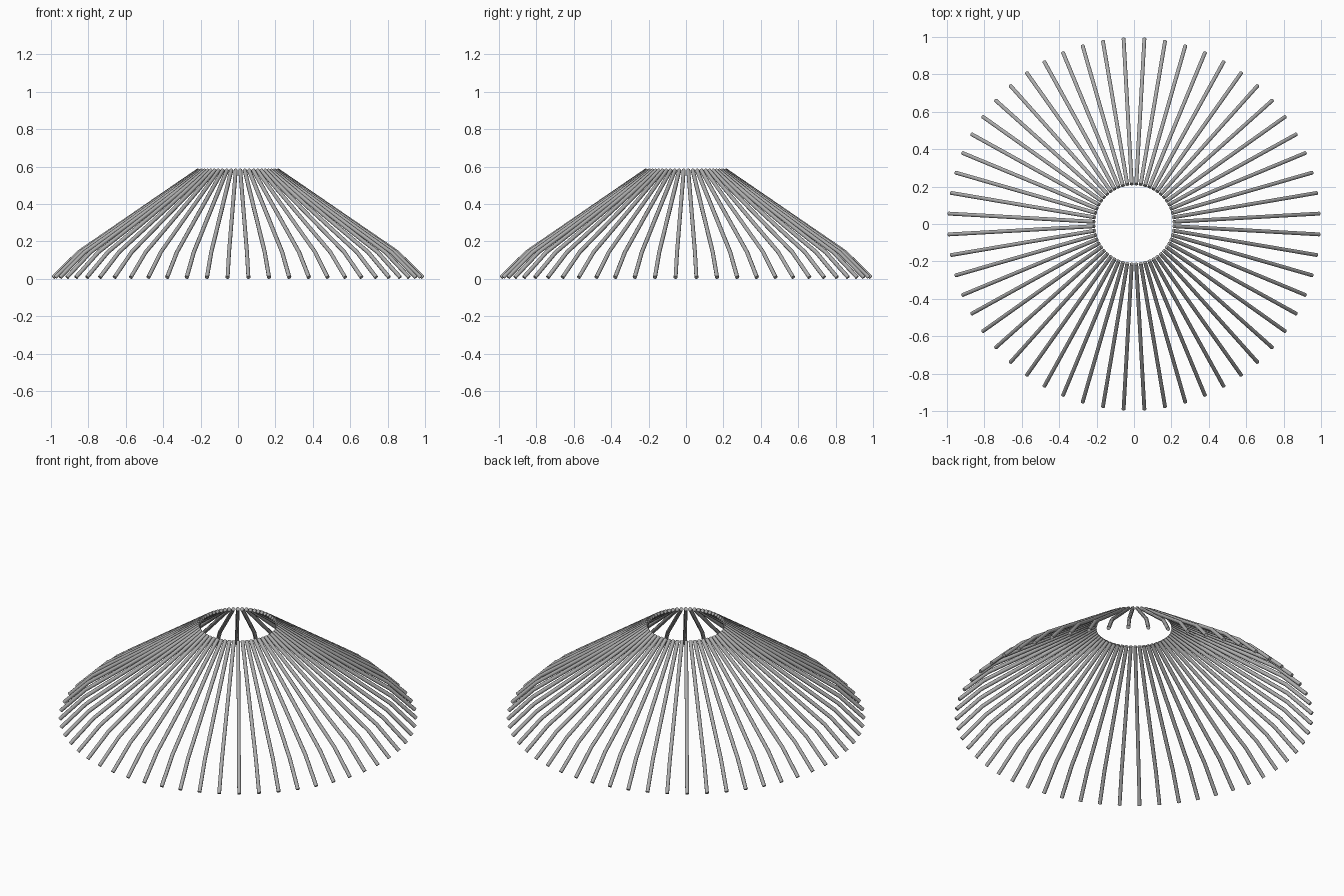
import bpy
import bmesh
from math import pi, cos, sin, radians
from mathutils import Vector

cube = bpy.data.objects.get("Cube")
if cube:
    bpy.data.objects.remove(cube, do_unlink=True)

RIBS = 56
SIDES = 8
RADIUS = 0.011
# Centre line of one rib as (distance from axis, height)
PATH = [(0.213, 0.581), (0.853, 0.143), (0.991, 0.008)]

gray = bpy.data.materials.new("rib_gray")
gray.use_nodes = True
color = (0.42, 0.42, 0.42, 1)
gray.diffuse_color = color
gray.node_tree.nodes["Principled BSDF"].inputs["Base Color"].default_value = color


def rib_mesh():
    """Sweep a round section along the bent path, mitred at the bend."""
    points = [Vector((r, 0, z)) for r, z in PATH]
    steps = [(b - a).normalized() for a, b in zip(points, points[1:])]
    bm = bmesh.new()
    rings = []
    for i, point in enumerate(points):
        before, after = steps[max(i - 1, 0)], steps[min(i, len(steps) - 1)]
        along = (before + after).normalized()
        up = Vector((-along.z, 0, along.x)) / along.dot(after)
        side = Vector((0, 1, 0))
        angles = [2 * pi * (k + 0.5) / SIDES for k in range(SIDES)]
        rings.append([bm.verts.new(point + RADIUS * (up * cos(a) + side * sin(a)))
                      for a in angles])
    for low, high in zip(rings, rings[1:]):
        for k in range(SIDES):
            n = (k + 1) % SIDES
            bm.faces.new((low[k], low[n], high[n], high[k]))
    bm.faces.new(rings[0])
    bm.faces.new(rings[-1])
    bmesh.ops.recalc_face_normals(bm, faces=bm.faces)
    mesh = bpy.data.meshes.new("rib")
    bm.to_mesh(mesh)
    bm.free()
    mesh.materials.append(gray)
    return mesh


# Ring of identical ribs around the open top
mesh = rib_mesh()
ribs = []
for i in range(RIBS):
    rib = bpy.data.objects.new(f"rib_{i + 1:02d}", mesh)
    rib.rotation_euler.z = 2 * pi * (i + 0.5) / RIBS
    bpy.context.collection.objects.link(rib)
    ribs.append(rib)

# Smooth the round sides, keep end cuts sharp
bpy.ops.object.select_all(action="DESELECT")
ribs[0].select_set(True)
bpy.context.view_layer.objects.active = ribs[0]
bpy.ops.object.shade_smooth_by_angle(angle=radians(50))
